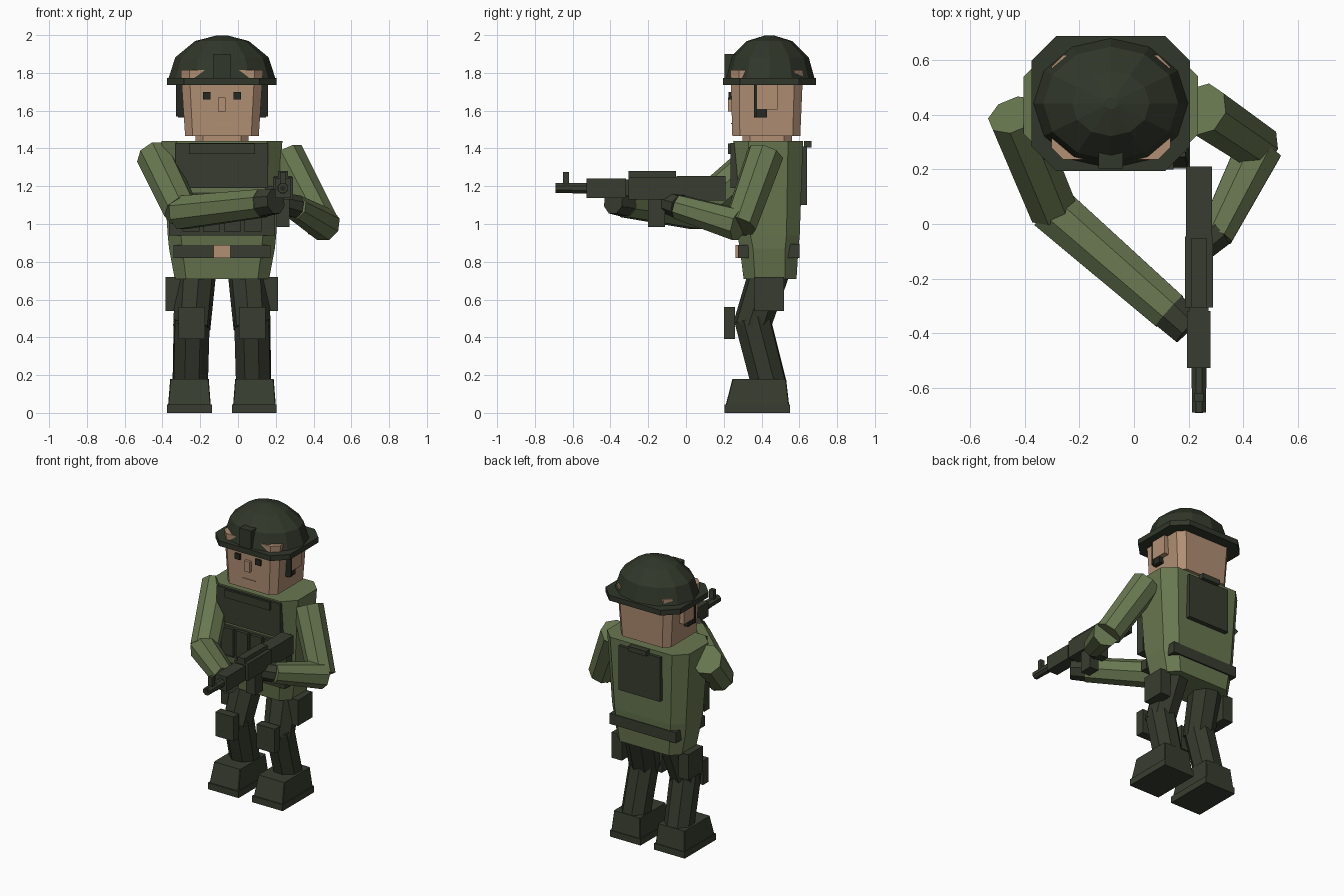
import bpy, math
from mathutils import Vector

old = bpy.data.objects.get("Cube")
if old:
    bpy.data.objects.remove(old, do_unlink=True)

MID = -0.085  # body centre line in x


def material(name, color):
    m = bpy.data.materials.new(name)
    m.use_nodes = True
    m.diffuse_color = (*color, 1)
    m.node_tree.nodes["Principled BSDF"].inputs["Base Color"].default_value = (*color, 1)
    return m


SHIRT = material("olive cloth", (0.140, 0.185, 0.080))
GEAR = material("dark gear", (0.039, 0.046, 0.029))
HELMET = material("helmet green", (0.030, 0.038, 0.023))
PANTS = material("trouser green", (0.034, 0.040, 0.025))
SKIN = material("skin", (0.440, 0.275, 0.175))
BLACK = material("near black", (0.018, 0.022, 0.015))


def add_mesh(name, verts, faces, mat):
    me = bpy.data.meshes.new(name)
    me.from_pydata(verts, [], faces)
    me.materials.append(mat)
    ob = bpy.data.objects.new(name, me)
    bpy.context.collection.objects.link(ob)
    return ob


def loft(name, rings, mat):
    """Skin a stack of equal-sized vertex rings and cap both ends."""
    n = len(rings[0])
    verts = [v for r in rings for v in r]
    faces = [list(range(n))[::-1], list(range(len(verts) - n, len(verts)))]
    for k in range(len(rings) - 1):
        for i in range(n):
            j = (i + 1) % n
            faces.append([k * n + i, k * n + j, (k + 1) * n + j, (k + 1) * n + i])
    return add_mesh(name, verts, faces, mat)


def block(name, x, y, z, mat):
    """Box given by its (min, max) on each axis."""
    rings = [[(x[0], y[0], h), (x[1], y[0], h), (x[1], y[1], h), (x[0], y[1], h)] for h in z]
    return loft(name, rings, mat)


def octagon(z, hx, hy, cy, c, cx=MID):
    """Rectangle ring with cut corners."""
    quad = [(-hx + c, -hy), (hx - c, -hy), (hx, -hy + c), (hx, hy - c),
            (hx - c, hy), (-hx + c, hy), (-hx, hy - c), (-hx, -hy + c)]
    return [(cx + x, cy + y, z) for x, y in quad]


def limb(name, a, b, r1, r2, mat, sides=8):
    """Tapered prism from point a to point b."""
    a, b = Vector(a), Vector(b)
    q = (b - a).to_track_quat('Z', 'Y')
    rings = []
    for p, r in ((a, r1), (b, r2)):
        ring = []
        for i in range(sides):
            t = math.tau * (i + 0.5) / sides
            ring.append(p + q @ Vector((r * math.cos(t), r * math.sin(t), 0)))
        rings.append(ring)
    return loft(name, rings, mat)


# Torso and pelvis
loft("torso", [octagon(0.71, 0.25, 0.14, 0.445, 0.06),
               octagon(0.87, 0.28, 0.155, 0.44, 0.07),
               octagon(0.94, 0.287, 0.165, 0.437, 0.07),
               octagon(1.44, 0.32, 0.185, 0.435, 0.08)], SHIRT)

# Vest, pouches, pack and belt
block("chest_plate", (-0.33, 0.16), (0.235, 0.29), (1.19, 1.43), GEAR)
block("chest_pocket", (-0.26, 0.09), (0.222, 0.24), (1.37, 1.425), GEAR)
block("vest_lower", (-0.365, 0.195), (0.262, 0.32), (0.94, 1.2), GEAR)
for i in range(4):
    x = MID + (i - 1.5) * 0.11
    block("vest_pouch", (x - 0.045, x + 0.045), (0.24, 0.27), (0.96, 1.15), GEAR)
block("back_pack", (MID - 0.16, MID + 0.16), (0.58, 0.64), (1.1, 1.41), GEAR)
block("pack_handle", (MID - 0.07, MID + 0.07), (0.625, 0.665), (1.405, 1.44), GEAR)
block("belt_front", (MID - 0.257, MID + 0.257), (0.275, 0.33), (0.82, 0.89), GEAR)
block("belt_back", (MID - 0.257, MID + 0.257), (0.54, 0.602), (0.82, 0.895), GEAR)
block("belt_buckle", (MID - 0.045, MID + 0.045), (0.262, 0.28), (0.82, 0.89), SKIN)

# Neck and head
loft("neck", [octagon(h, 0.14, 0.13, 0.43, 0.04) for h in (1.42, 1.48)], SKIN)
loft("head", [octagon(1.465, 0.195, 0.18, 0.425, 0.04),
              octagon(1.815, 0.218, 0.192, 0.428, 0.045)], SKIN)
block("nose", (MID - 0.02, MID + 0.02), (0.222, 0.26), (1.595, 1.67), SKIN)
block("mouth", (MID - 0.05, MID + 0.05), (0.238, 0.245), (1.53, 1.536), SKIN)

# Helmet: brim, faceted dome and front mount
loft("helmet_brim", [octagon(h, 0.29, 0.247, 0.442, 0.09) for h in (1.735, 1.772)], HELMET)
dome = []
for deg in (0, 30, 60, 85):
    e = math.radians(deg)
    dome.append([(MID + 0.285 * math.cos(e) * math.cos(math.tau * i / 12),
                  0.442 + 0.24 * math.cos(e) * math.sin(math.tau * i / 12),
                  1.765 + 0.235 * math.sin(e)) for i in range(12)])
loft("helmet_dome", dome, HELMET)
block("helmet_mount", (MID - 0.045, MID + 0.045), (0.203, 0.28), (1.76, 1.9), HELMET)

# Parts mirrored about the body centre line
for s, side in ((1, "left"), (-1, "right")):
    def across(a, b):
        return tuple(sorted((MID + s * a, MID + s * b)))

    def at(d, y, z):
        return (MID + s * d, y, z)

    block(side + "_eye", across(0.06, 0.1), (0.226, 0.26), (1.66, 1.7), BLACK)
    block(side + "_ear", across(0.19, 0.24), (0.375, 0.485), (1.605, 1.735), SKIN)
    block(side + "_strap", across(0.19, 0.243), (0.36, 0.375), (1.57, 1.74), BLACK)
    block(side + "_strap_pad", across(0.19, 0.232), (0.36, 0.43), (1.565, 1.605), BLACK)
    limb(side + "_thigh", at(0.135, 0.455, 0.79), at(0.16, 0.345, 0.45), 0.11, 0.1, PANTS)
    limb(side + "_shin", at(0.16, 0.35, 0.5), at(0.168, 0.44, 0.15), 0.1, 0.098, PANTS)
    block(side + "_knee_pad", across(0.09, 0.23), (0.2, 0.26), (0.39, 0.56), GEAR)
    block(side + "_thigh_pouch", across(0.22, 0.298), (0.36, 0.52), (0.54, 0.72), GEAR)
    block(side + "_boot_sole", across(0.053, 0.29), (0.203, 0.55), (0, 0.045), GEAR)
    cx = MID + s * 0.172
    loft(side + "_boot", [octagon(0.04, 0.113, 0.168, 0.378, 0.004, cx),
                          octagon(0.18, 0.102, 0.142, 0.388, 0.004, cx)], GEAR)

# Arm reaching to the front of the rifle
limb("right_upper_arm", (-0.44, 0.40, 1.36), (-0.3, 0.06, 1.07), 0.1, 0.095, SHIRT)
limb("right_forearm", (-0.305, 0.06, 1.06), (0.13, -0.32, 1.11), 0.095, 0.08, SHIRT)
limb("right_glove", (0.12, -0.31, 1.11), (0.2, -0.385, 1.12), 0.078, 0.07, GEAR)

# Arm holding the grip
limb("left_upper_arm", (0.25, 0.42, 1.37), (0.45, 0.285, 0.99), 0.1, 0.09, SHIRT)
limb("left_forearm", (0.46, 0.28, 0.995), (0.30, -0.04, 1.09), 0.09, 0.068, SHIRT)
limb("left_glove", (0.305, -0.03, 1.09), (0.235, -0.09, 1.11), 0.066, 0.06, GEAR)

# Rifle
GUN = 0.238


def gun(name, half, y, z):
    return block(name, (GUN - half, GUN + half), y, z, GEAR)


gun("rifle_stock", 0.047, (-0.05, 0.21), (1.125, 1.253))
gun("rifle_receiver", 0.052, (-0.305, -0.045), (1.13, 1.25))
gun("rifle_rail", 0.027, (-0.305, -0.052), (1.245, 1.28))
gun("rifle_neck", 0.035, (-0.33, -0.29), (1.15, 1.235))
gun("rifle_handguard", 0.043, (-0.527, -0.318), (1.138, 1.24))
gun("rifle_magazine", 0.035, (-0.2, -0.11), (0.985, 1.14))
gun("rifle_grip", 0.03, (-0.07, -0.01), (1.03, 1.14))
gun("rifle_sight", 0.016, (-0.65, -0.62), (1.2, 1.275))
limb("rifle_barrel", (GUN, -0.51, 1.19), (GUN, -0.6, 1.19), 0.03, 0.03, GEAR)
limb("rifle_muzzle", (GUN, -0.59, 1.19), (GUN, -0.69, 1.19), 0.028, 0.028, GEAR)
limb("rifle_bore", (GUN, -0.68, 1.19), (GUN, -0.692, 1.19), 0.016, 0.016, BLACK)
